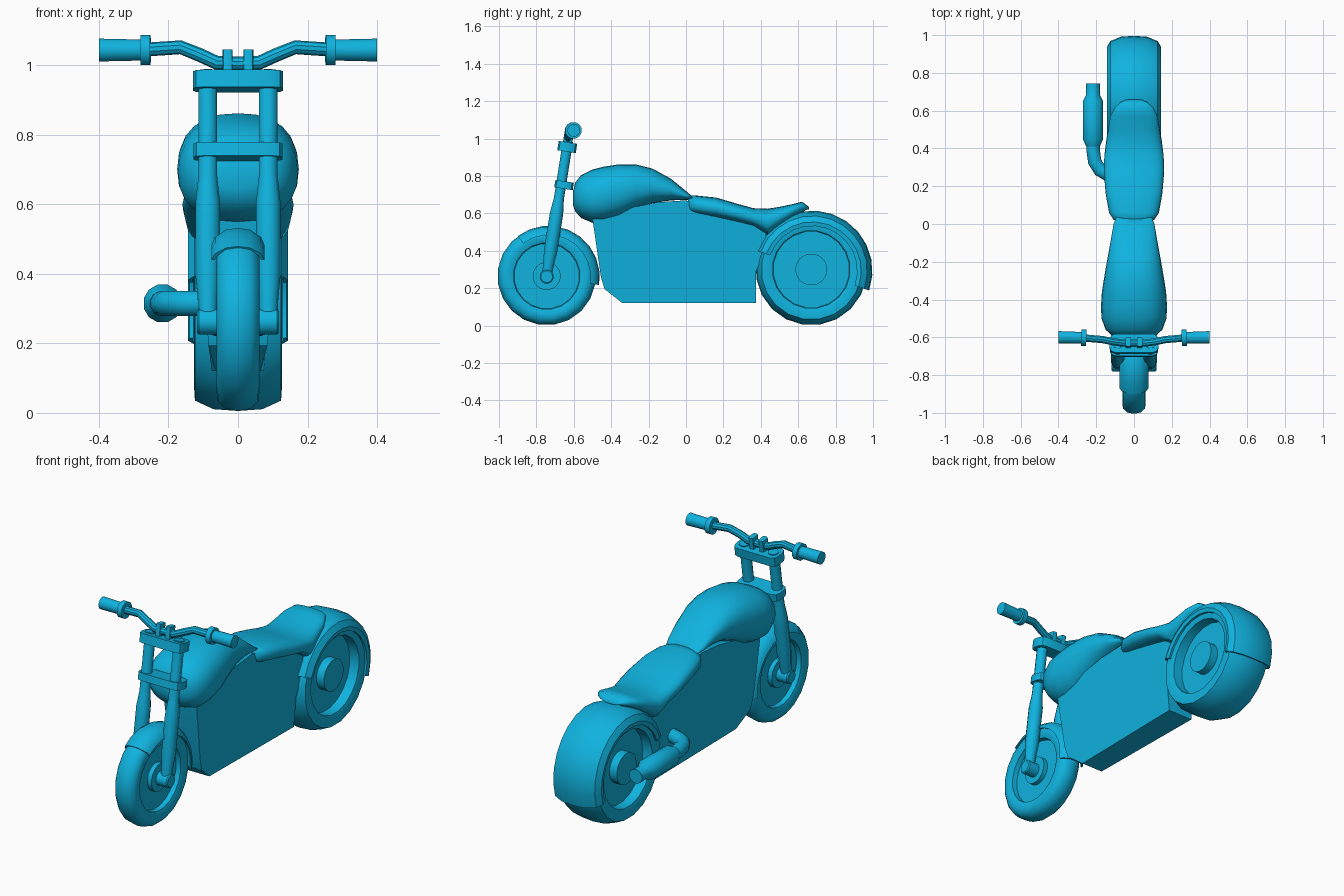
import bpy, bmesh, math
from mathutils import Vector, Matrix

if "Cube" in bpy.data.objects:
    bpy.data.objects.remove(bpy.data.objects["Cube"])

blue = bpy.data.materials.new("cyan_blue")
blue.diffuse_color = (0.005, 0.45, 0.74, 1)
blue.use_nodes = True
blue.node_tree.nodes["Principled BSDF"].inputs["Base Color"].default_value = blue.diffuse_color


def finish(name, bm, angle=35):
    bmesh.ops.recalc_face_normals(bm, faces=bm.faces)
    mesh = bpy.data.meshes.new(name)
    bm.to_mesh(mesh)
    bm.free()
    mesh.materials.append(blue)
    ob = bpy.data.objects.new(name, mesh)
    bpy.context.collection.objects.link(ob)
    bpy.ops.object.select_all(action='DESELECT')
    ob.select_set(True)
    bpy.context.view_layer.objects.active = ob
    bpy.ops.object.shade_smooth_by_angle(angle=math.radians(angle))
    return ob


def loft(name, rings, loop=False, angle=35):
    """Skin closed rings of points; loop joins last ring to first."""
    bm = bmesh.new()
    vs = [[bm.verts.new(p) for p in r] for r in rings]
    n = len(vs[0])
    pairs = list(zip(vs, vs[1:])) + ([(vs[-1], vs[0])] if loop else [])
    for a, b in pairs:
        for i in range(n):
            j = (i + 1) % n
            bm.faces.new((a[i], a[j], b[j], b[i]))
    if not loop:
        bm.faces.new(vs[0])
        bm.faces.new(vs[-1])
    bmesh.ops.remove_doubles(bm, verts=bm.verts, dist=1e-5)
    return finish(name, bm, angle)


def tube(name, pts, radii, segs=12):
    """Round tube along points with a radius at each."""
    pts = [Vector(p) for p in pts]
    rings = []
    for i, p in enumerate(pts):
        t = (pts[min(i + 1, len(pts) - 1)] - pts[max(i - 1, 0)]).normalized()
        ref = Vector((0, 0, 1)) if abs(t.z) < 0.9 else Vector((1, 0, 0))
        u = t.cross(ref).normalized()
        v = t.cross(u)
        rings.append([p + radii[i] * (math.cos(a) * u + math.sin(a) * v)
                      for a in (2 * math.pi * (k + .5) / segs for k in range(segs))])
    return loft(name, rings)


def sweep(name, profile, cy, cz, a0, a1, steps, loop=False):
    """Turn an (x, radius) outline about an axle."""
    rings = []
    for k in range(steps if loop else steps + 1):
        a = math.radians(a0 + (a1 - a0) * k / steps)
        rings.append([(x, cy + r * math.cos(a), cz + r * math.sin(a)) for x, r in profile])
    return loft(name, rings, loop)


def wheel(name, half, cy, cz):
    """Half profile runs from the axle outwards to the crown."""
    n = 20
    prof = half + [(-x, r) for x, r in half[-2::-1]]
    bm = bmesh.new()
    vs = [[bm.verts.new((x, cy + r * math.cos(a), cz + r * math.sin(a))) for x, r in prof]
          for a in (2 * math.pi * (k + .5) / n for k in range(n))]
    for k in range(n):
        a, b = vs[k], vs[(k + 1) % n]
        for i in range(len(prof) - 1):
            bm.faces.new((a[i], a[i + 1], b[i + 1], b[i]))
    for end in (0, -1):
        bm.faces.new([r[end] for r in vs])
    return finish(name, bm, 40)


def oval_loft(name, stations, power, segs=24):
    """Rounded-box sections (y, half width, bottom, top) along y."""
    rings = []
    for y, w, lo, hi in stations:
        c, h, ring = (lo + hi) / 2, (hi - lo) / 2, []
        for k in range(segs):
            a = 2 * math.pi * k / segs
            s, t = math.cos(a), math.sin(a)
            ring.append((w * math.copysign(abs(s) ** (2 / power), s), y,
                         c + h * math.copysign(abs(t) ** (2 / power), t)))
        rings.append(ring)
    return loft(name, rings, angle=50)


def box(name, size, loc, tilt=0, bevel=0.0):
    bm = bmesh.new()
    bmesh.ops.create_cube(bm, size=1)
    bmesh.ops.scale(bm, vec=size, verts=bm.verts)
    if bevel:
        edges = [e for e in bm.edges if abs(e.verts[0].co.z - e.verts[1].co.z) > 1e-4]
        bmesh.ops.bevel(bm, geom=edges, offset=bevel, segments=2, profile=.5, affect='EDGES')
    bmesh.ops.transform(bm, matrix=Matrix.Translation(loc) @ Matrix.Rotation(tilt, 4, 'X'), verts=bm.verts)
    return finish(name, bm, 25)


# Wheels with recessed discs and raised hubs
wheel("front_wheel", [(.05, .001), (.05, .075), (.025, .075), (.025, .175), (.052, .178),
                      (.062, .205), (.058, .235), (.036, .256), (0, .263)], -.745, .265)
wheel("rear_wheel", [(.11, .001), (.11, .085), (.065, .085), (.065, .205), (.118, .208),
                     (.126, .235), (.124, .268), (.07, .293), (0, .298)], .67, .3)

# Fenders
def fender(name, outer, t, cy, cz, a0, a1, steps):
    out = outer + [(-x, r) for x, r in outer[-2::-1]]
    inner = [(x * (1 - t / outer[0][0]), r - (t if abs(x) < outer[0][0] * .9 else 0)) for x, r in out]
    sweep(name, out + inner[::-1], cy, cz, a0, a1, steps)

fender("front_fender", [(.076, .225), (.066, .248), (.035, .269), (0, .274)], .008,
       -.735, .26, -9, 127, 9)
fender("rear_fender", [(.14, .24), (.144, .262), (.125, .294), (.07, .317), (0, .322)], .012,
       .675, .293, -19, 160, 12)

# Engine body: side outline (y, z, half width)
outline = [(-.50, .57, .10), (-.455, .26, .09), (-.435, .195, .085), (-.34, .12, .065),
           (.375, .12, .075), (.375, .29, .09), (.42, .40, .095), (.43, .52, .095),
           (.1, .62, .095), (0, .67, .09), (-.15, .66, .095), (-.35, .62, .10)]
loft("engine_body", [[(s * w, y, z) for y, z, w in outline] for s in (-1, 1)], angle=25)

# Fuel tank and seat
oval_loft("fuel_tank", [(-.605, .06, .645, .715), (-.592, .115, .61, .765), (-.56, .15, .575, .805),
                        (-.50, .172, .55, .835), (-.44, .175, .552, .85), (-.36, .17, .572, .862),
                        (-.27, .156, .62, .862), (-.18, .14, .655, .84), (-.08, .122, .67, .785),
                        (0, .108, .672, .72), (.035, .095, .675, .69)], 2.35)
oval_loft("seat", [(.012, .085, .61, .685), (.025, .11, .6, .697), (.06, .132, .593, .695),
                   (.16, .15, .575, .685), (.28, .16, .55, .65), (.36, .157, .53, .628),
                   (.435, .148, .478, .625), (.50, .137, .53, .635), (.57, .125, .58, .65),
                   (.62, .10, .605, .662), (.645, .07, .62, .645), (.658, .04, .622, .632)], 2.6)

# Front forks with axle ends
def fork_y(z):
    return -.745 + (z - .265) * .158

for side, s in (("left", -1), ("right", 1)):
    zs = [.25, .33, .40, .56, .60, .67, .68, .985]
    tube(side + "_fork", [(s * .087, fork_y(z), z) for z in zs],
         [.026, .030, .037, .037, .037, .029, .028, .028])
    tube(side + "_axle_end", [(s * .05, -.745, .262), (s * .112, -.745, .262), (s * .118, -.745, .262)],
         [.038, .038, .032])
    # Handlebar half, flange, grip and clip
    tube(side + "_handlebar", [(0, -.63, 1.005), (s * .06, -.63, 1.007), (s * .11, -.624, 1.03),
                               (s * .165, -.612, 1.052), (s * .27, -.603, 1.045)], [.02] * 5, 10)
    tube(side + "_grip_flange", [(s * .252, -.603, 1.044), (s * .28, -.602, 1.044)], [.045] * 2)
    tube(side + "_grip", [(s * .27, -.602, 1.044), (s * .4, -.6, 1.044)], [.031, .034])
    box(side + "_bar_clip", (.029, .05, .065), (s * .03, -.628, 1.01), -.157, .008)
tube("front_axle", [(-.1, -.745, .265), (.1, -.745, .265)], [.02, .02])

# Fork clamps
box("upper_clamp", (.26, .10, .05), (0, -.635, .955), -.157, .03)
box("lower_clamp", (.256, .10, .04), (0, -.652, .752), -.157, .03)

# Exhaust pipe and muffler
tube("exhaust_pipe", [(-.07, .24, .315), (-.14, .262, .315), (-.18, .285, .315), (-.208, .33, .315),
                      (-.216, .39, .315), (-.217, .46, .315)], [.037] * 6)
tube("muffler", [(-.217, .41, .315), (-.217, .45, .315), (-.217, .65, .315), (-.217, .685, .315),
                 (-.217, .745, .315)], [.037, .056, .056, .037, .039])
